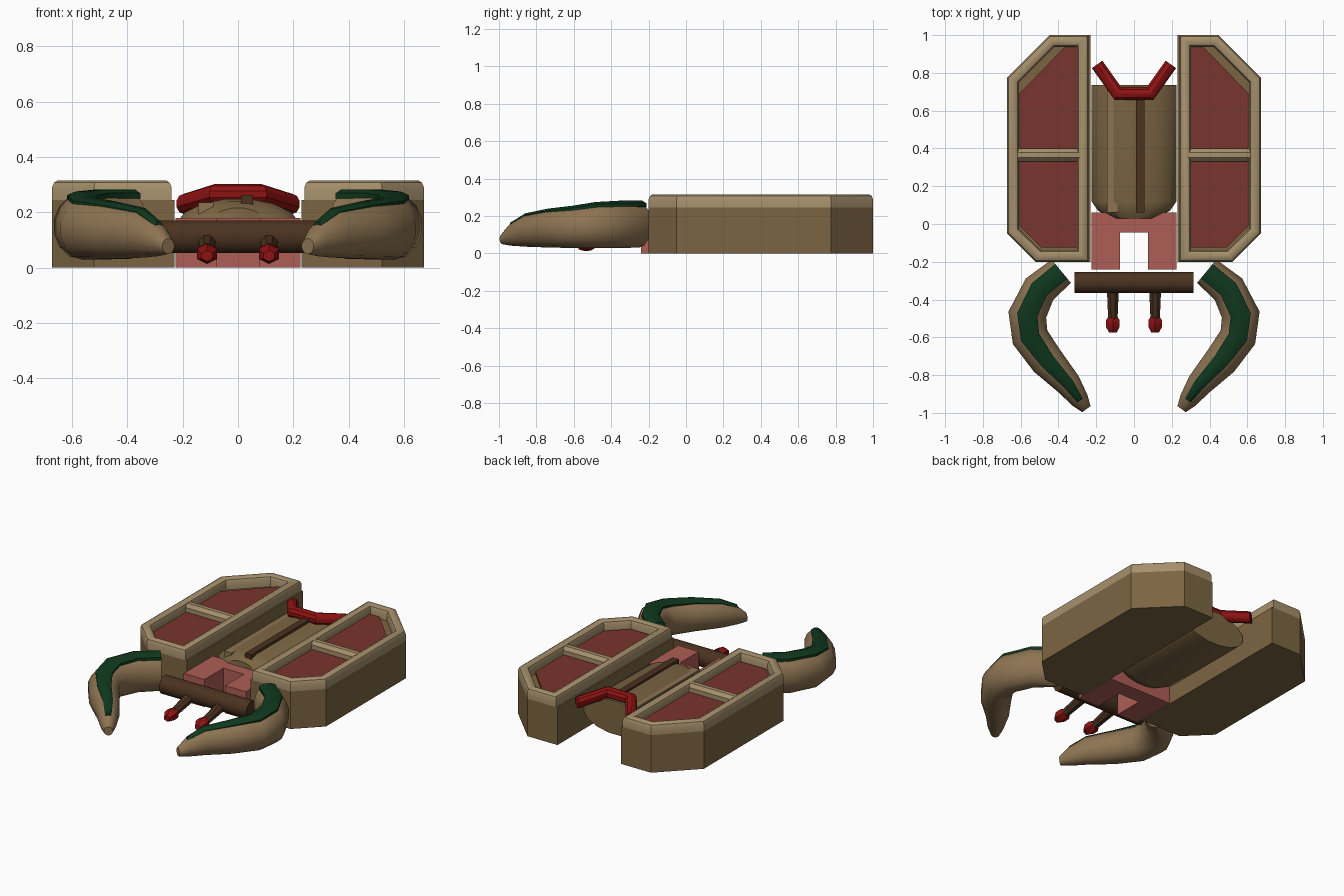
import bpy, bmesh, math
from math import radians
from mathutils import Vector

if "Cube" in bpy.data.objects:
    bpy.data.objects.remove(bpy.data.objects["Cube"])


def material(name, rgb):
    m = bpy.data.materials.new(name)
    m.diffuse_color = (*rgb, 1)
    m.use_nodes = True
    m.node_tree.nodes["Principled BSDF"].inputs["Base Color"].default_value = m.diffuse_color
    return m


TAN = material("tan", (0.38, 0.28, 0.15))
SAND = material("sand", (0.27, 0.175, 0.085))
OLIVE = material("olive brown", (0.20, 0.13, 0.055))
BROWN = material("dark brown", (0.07, 0.032, 0.014))
PINK = material("pink", (0.42, 0.11, 0.09))
MAROON = material("maroon", (0.19, 0.035, 0.026))
RED = material("red", (0.27, 0.006, 0.006))
GREEN = material("green", (0.005, 0.04, 0.013))


def loft(name, rings, mat, smooth=True, closed=False):
    """Skin a list of equal-length rings; cap the ends unless closed."""
    bm = bmesh.new()
    vs = [[bm.verts.new(p) for p in r] for r in rings]
    n = len(vs[0])
    pairs = list(zip(vs, vs[1:])) + ([(vs[-1], vs[0])] if closed else [])
    for a, b in pairs:
        for i in range(n):
            j = (i + 1) % n
            bm.faces.new((a[i], a[j], b[j], b[i]))
    if not closed:
        bm.faces.new(vs[0])
        bm.faces.new(vs[-1])
    bmesh.ops.recalc_face_normals(bm, faces=bm.faces)
    me = bpy.data.meshes.new(name)
    bm.to_mesh(me)
    bm.free()
    me.materials.append(mat)
    ob = bpy.data.objects.new(name, me)
    bpy.context.collection.objects.link(ob)
    if smooth:
        bpy.ops.object.select_all(action='DESELECT')
        bpy.context.view_layer.objects.active = ob
        ob.select_set(True)
        bpy.ops.object.shade_smooth_by_angle(angle=radians(35))
    return ob


def sweep(name, stations, mat, n=12, side=1):
    """Elliptical tube through (x, y, half width, z bottom, z top) stations."""
    pts = [Vector((s[0] * side, s[1])) for s in stations]
    rings = []
    for i, (x, y, w, zb, zt) in enumerate(stations):
        a = (pts[i] - pts[max(i - 1, 0)]).normalized()
        b = (pts[min(i + 1, len(pts) - 1)] - pts[i]).normalized()
        t = (a + b).normalized()
        w /= max(t.dot(b if b.length else a), 0.5)
        nx, ny = -t.y, t.x
        ring = []
        for k in range(n):
            ang = 2 * math.pi * (k + 0.5) / n
            # push the outermost points to the full width and height
            f = 1 / math.cos(math.pi / n)
            u, v = w * f * math.cos(ang), (zt - zb) / 2 * f * math.sin(ang)
            ring.append((pts[i].x + nx * u, pts[i].y + ny * u, (zb + zt) / 2 + v))
        rings.append(ring)
    return loft(name, rings, mat)


def prism(name, outline, z0, z1, mat):
    return loft(name, [[(x, y, z) for x, y in outline] for z in (z0, z1)], mat, False)


def box(name, x0, x1, y0, y1, z0, z1, mat):
    return prism(name, [(x0, y0), (x1, y0), (x1, y1), (x0, y1)], z0, z1, mat)


def inset(poly, d):
    """Mitred inward offset of a counter-clockwise outline."""
    out = []
    for i, p in enumerate(poly):
        p = Vector(p)
        a = (p - Vector(poly[i - 1])).normalized()
        b = (Vector(poly[(i + 1) % len(poly)]) - p).normalized()
        na, nb = Vector((-a.y, a.x)), Vector((-b.y, b.x))
        out.append(p + (na + nb) * d / (1 + na.dot(nb)))
    return out


POD = [(0.23, -0.2), (0.52, -0.2), (0.672, -0.05), (0.672, 0.775), (0.447, 1.0), (0.23, 1.0)]
RIM = [(0.24, -0.2)] + POD[1:5] + [(0.24, 1.0)]
PANEL = [(0.3, -0.125), (0.49, -0.125), (0.607, -0.01), (0.607, 0.69), (0.37, 0.935), (0.3, 0.935)]
RIM_PROFILE = [(0, 0.245), (0, 0.29), (0.007, 0.307), (0.02, 0.315), (0.04, 0.315),
               (0.055, 0.307), (0.062, 0.29), (0.062, 0.245)]
CLAW = [(0.385, -0.25, 0.08, 0.035, 0.272), (0.50, -0.345, 0.09, 0.032, 0.272),
        (0.565, -0.48, 0.097, 0.032, 0.265), (0.55, -0.6, 0.095, 0.032, 0.245),
        (0.46, -0.725, 0.09, 0.034, 0.23), (0.345, -0.85, 0.068, 0.038, 0.205),
        (0.285, -0.935, 0.048, 0.043, 0.155), (0.252, -0.98, 0.027, 0.05, 0.105)]

for side, label in ((1, "right"), (-1, "left")):
    def flip(poly):
        return [(x * side, y) for x, y in poly]

    # side pod with sunken panel, rounded rim and cross bar
    prism(label + "_pod", flip(POD), 0, 0.245, OLIVE)
    prism(label + "_panel", flip(PANEL), 0.24, 0.26, MAROON)
    rings = [[(x * side, y, z) for x, y in inset(RIM, d)] for d, z in RIM_PROFILE]
    loft(label + "_rim", rings, TAN, closed=True)
    sweep(label + "_cross_bar", [(0.262, 0.365, 0.022, 0.25, 0.3), (0.28, 0.365, 0.034, 0.24, 0.31),
                                 (0.61, 0.365, 0.034, 0.24, 0.31), (0.63, 0.365, 0.022, 0.25, 0.3)],
          TAN, 8, side)

    # curved claw with green stripe on top
    sweep(label + "_claw", CLAW, SAND, 14, side)
    widths = (0.05, 0.05, 0.052, 0.05, 0.042, 0.03, 0.018)
    stripe = [(x, y, w, zt - 0.035, zt + 0.01) for (x, y, _, _, zt), w in zip(CLAW, widths)]
    sweep(label + "_claw_stripe", stripe, GREEN, 8, side)

    # front prong with red tip
    sweep(label + "_prong", [(0.112, -0.33, 0.032, 0.06, 0.125), (0.112, -0.5, 0.025, 0.03, 0.08)],
          BROWN, 8, side)
    sweep(label + "_prong_tip", [(0.112, -0.49, 0.024, 0.03, 0.075), (0.112, -0.51, 0.036, 0.02, 0.085),
                                 (0.112, -0.545, 0.036, 0.018, 0.08), (0.112, -0.575, 0.02, 0.025, 0.06)],
          RED, 6, side)

# central hull
sweep("hull", [(0, 0.03, 0.11, 0.07, 0.215), (0, 0.07, 0.19, 0.04, 0.238),
               (0, 0.12, 0.225, 0.03, 0.248), (0, 0.735, 0.225, 0.03, 0.248)], OLIVE, 16)
box("hull_light_rail", -0.142, -0.088, 0.06, 0.72, 0.17, 0.235, SAND)
box("hull_dark_rail", 0.01, 0.055, 0.06, 0.72, 0.21, 0.262, BROWN)

# notched front block
prism("front_block", [(-0.225, -0.24), (-0.075, -0.24), (-0.075, -0.045), (0.075, -0.045),
                      (0.075, -0.24), (0.225, -0.24), (0.225, 0.06), (-0.225, 0.06)], 0, 0.18, PINK)

# axle between the claws
sweep("front_axle", [(-0.315, -0.31, 0.056, 0.053, 0.17), (0.315, -0.31, 0.056, 0.053, 0.17)], BROWN, 12)

# bent rear handle
sweep("rear_handle", [(-0.195, 0.845, 0.034, 0.195, 0.265), (-0.085, 0.69, 0.034, 0.23, 0.3),
                      (0.085, 0.69, 0.034, 0.23, 0.3), (0.195, 0.845, 0.034, 0.195, 0.265)], RED, 10)
